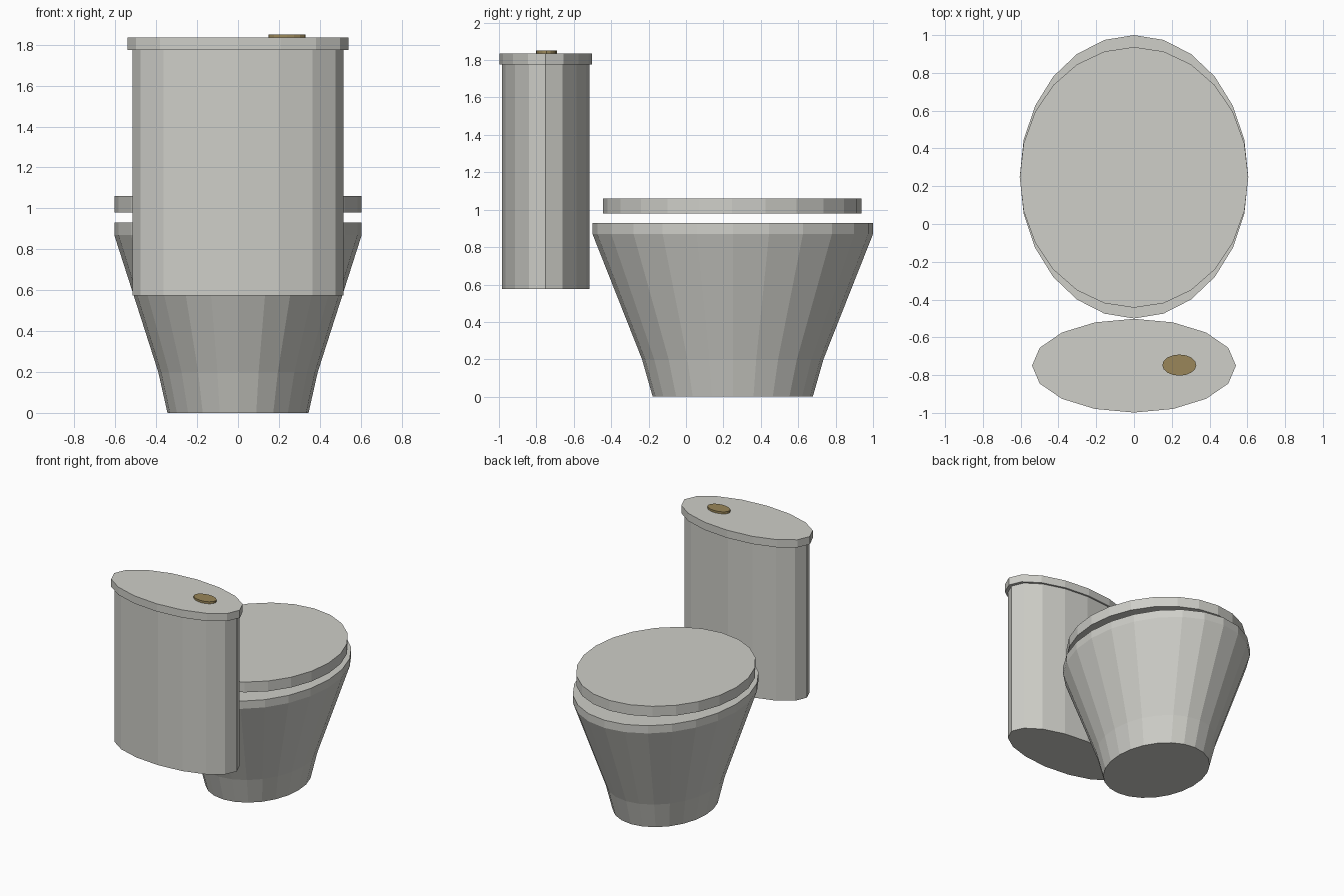
import bpy
import math

if "Cube" in bpy.data.objects:
    bpy.data.objects.remove(bpy.data.objects["Cube"])


def material(name, rgb):
    m = bpy.data.materials.new(name)
    m.diffuse_color = (*rgb, 1.0)
    m.use_nodes = True
    m.node_tree.nodes["Principled BSDF"].inputs["Base Color"].default_value = m.diffuse_color
    return m


CERAMIC = material("ceramic_grey", (0.62, 0.62, 0.58))
BRASS = material("dull_brass", (0.32, 0.24, 0.10))


def loft(name, sides, centre, rings, mat):
    """Capped flat-sided stack of ellipses; rings hold (z, x radius, y radius)."""
    cx, cy = centre
    verts = []
    for z, rx, ry in rings:
        for i in range(sides):
            a = 2 * math.pi * i / sides
            verts.append((cx + rx * math.cos(a), cy + ry * math.sin(a), z))
    faces = [tuple(reversed(range(sides)))]
    for r in range(len(rings) - 1):
        for i in range(sides):
            j = (i + 1) % sides
            b = r * sides
            faces.append((b + i, b + j, b + sides + j, b + sides + i))
    top = (len(rings) - 1) * sides
    faces.append(tuple(range(top, top + sides)))
    mesh = bpy.data.meshes.new(name)
    mesh.from_pydata(verts, [], faces)
    mesh.materials.append(mat)
    obj = bpy.data.objects.new(name, mesh)
    bpy.context.collection.objects.link(obj)
    return obj


# Flared bowl with a straight rim
loft("bowl", 24, (0, 0.25),
     [(0, 0.345, 0.428), (0.2, 0.39, 0.485), (0.87, 0.605, 0.75), (0.93, 0.605, 0.75)],
     CERAMIC)

# Closed seat cover floating over the rim
loft("seat_cover", 24, (0, 0.247), [(0.98, 0.605, 0.69), (1.06, 0.605, 0.69)], CERAMIC)

# Water tank, its lid and the flush button
TANK = (0, -0.75)
loft("tank", 16, TANK, [(0.575, 0.515, 0.234), (1.775, 0.515, 0.234)], CERAMIC)
loft("tank_lid", 16, TANK, [(1.775, 0.54, 0.248), (1.835, 0.54, 0.248)], CERAMIC)
loft("flush_button", 16, (0.24, -0.747), [(1.835, 0.09, 0.056), (1.851, 0.09, 0.056)], BRASS)
